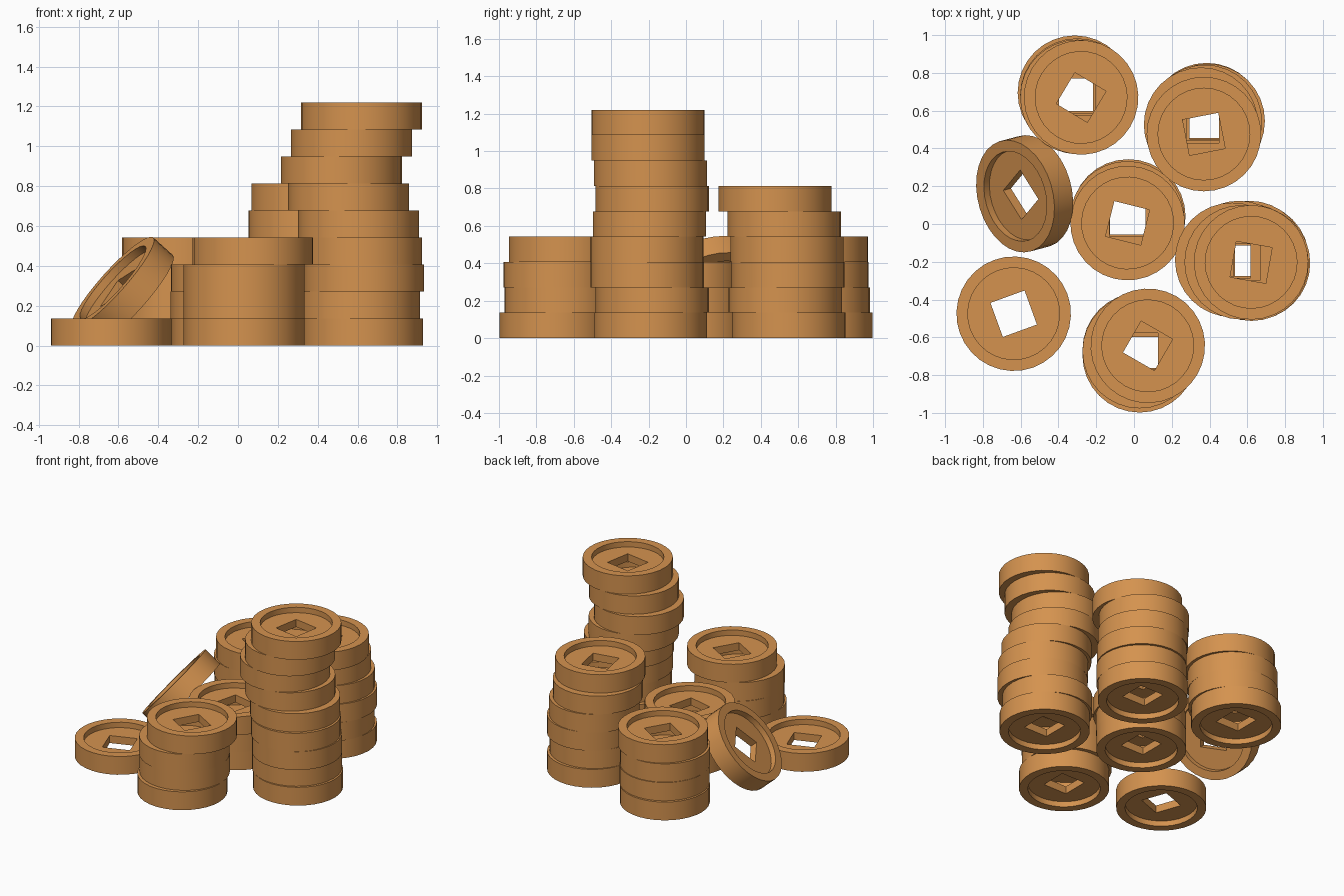
import bpy, bmesh
from math import sin, cos, pi, radians
from mathutils import Matrix

if "Cube" in bpy.data.objects:
    bpy.data.objects.remove(bpy.data.objects["Cube"])

SIDES = 32
RADIUS, RIM, HOLE = 0.303, 0.243, 0.096
THICK, RECESS = 0.1356, 0.04

# One copper colour for everything
copper = bpy.data.materials.new("copper")
copper.use_nodes = True
COLOUR = (0.66, 0.29, 0.078, 1)
copper.diffuse_color = COLOUR
copper.node_tree.nodes["Principled BSDF"].inputs["Base Color"].default_value = COLOUR


def ring(bm, size, z, square=False):
    """Closed loop of vertices, on a circle or on a square of half-width size."""
    verts = []
    for i in range(SIDES):
        a = 2 * pi * i / SIDES
        r = size / max(abs(cos(a)), abs(sin(a))) if square else size
        verts.append(bm.verts.new((r * cos(a), r * sin(a), z)))
    return verts


def coin_mesh():
    """Coin with a raised rim on both faces and a square hole."""
    bm = bmesh.new()
    top = THICK / 2
    floor = top - RECESS
    loops = [ring(bm, RADIUS, -top), ring(bm, RADIUS, top),
             ring(bm, RIM, top), ring(bm, RIM, floor),
             ring(bm, HOLE, floor, True), ring(bm, HOLE, -floor, True),
             ring(bm, RIM, -floor), ring(bm, RIM, -top)]
    for a, b in zip(loops, loops[1:] + loops[:1]):
        for i in range(SIDES):
            j = (i + 1) % SIDES
            bm.faces.new((a[i], a[j], b[j], b[i]))
    bmesh.ops.recalc_face_normals(bm, faces=bm.faces)
    for f in bm.faces:
        f.smooth = True
    for e in bm.edges:
        e.smooth = e.calc_face_angle() < radians(30)
    mesh = bpy.data.meshes.new("coin")
    bm.to_mesh(mesh)
    bm.free()
    mesh.materials.append(copper)
    return mesh


COIN = coin_mesh()


def add_coin(name, x, y, z, spin=0, tilt=0, heading=0):
    ob = bpy.data.objects.new(name, COIN)
    bpy.context.collection.objects.link(ob)
    ob.matrix_world = (Matrix.Translation((x, y, z))
                       @ Matrix.Rotation(radians(heading), 4, 'Z')
                       @ Matrix.Rotation(radians(-tilt), 4, 'Y')
                       @ Matrix.Rotation(radians(spin), 4, 'Z'))


# Stacks: spin of the top coin, then coin centres from the ground up
stacks = {
    "tall_stack": (-10, [(.625, -.19), (.61, -.18), (.63, -.207), (.622, -.21), (.605, -.195),
                         (.555, -.18), (.52, -.19), (.57, -.203), (.62, -.203)]),
    "back_left_stack": (11, [(.385, .55), (.38, .53), (.39, .545), (.375, .54),
                             (.355, .526), (.37, .476)]),
    "back_right_stack": (-31, [(-.313, .695), (-.30, .68), (-.30, .673), (-.28, .67)]),
    "front_stack": (-30, [(.03, -.695), (.03, -.667), (.03, -.673), (.073, -.645)]),
    "middle_stack": (-14, [(-.03, .04), (-.035, .03), (-.034, .005)]),
    "single_coin": (20, [(-.637, -.475)]),
}
for name, (spin, centres) in stacks.items():
    for level, (x, y) in enumerate(centres):
        last = level == len(centres) - 1
        add_coin(f"{name}_{level + 1}", x, y, THICK * (level + .5), spin if last else 0)

# Coin leaning against the middle stack
add_coin("leaning_coin", -.579, .16, .273, spin=25, tilt=49, heading=15)
